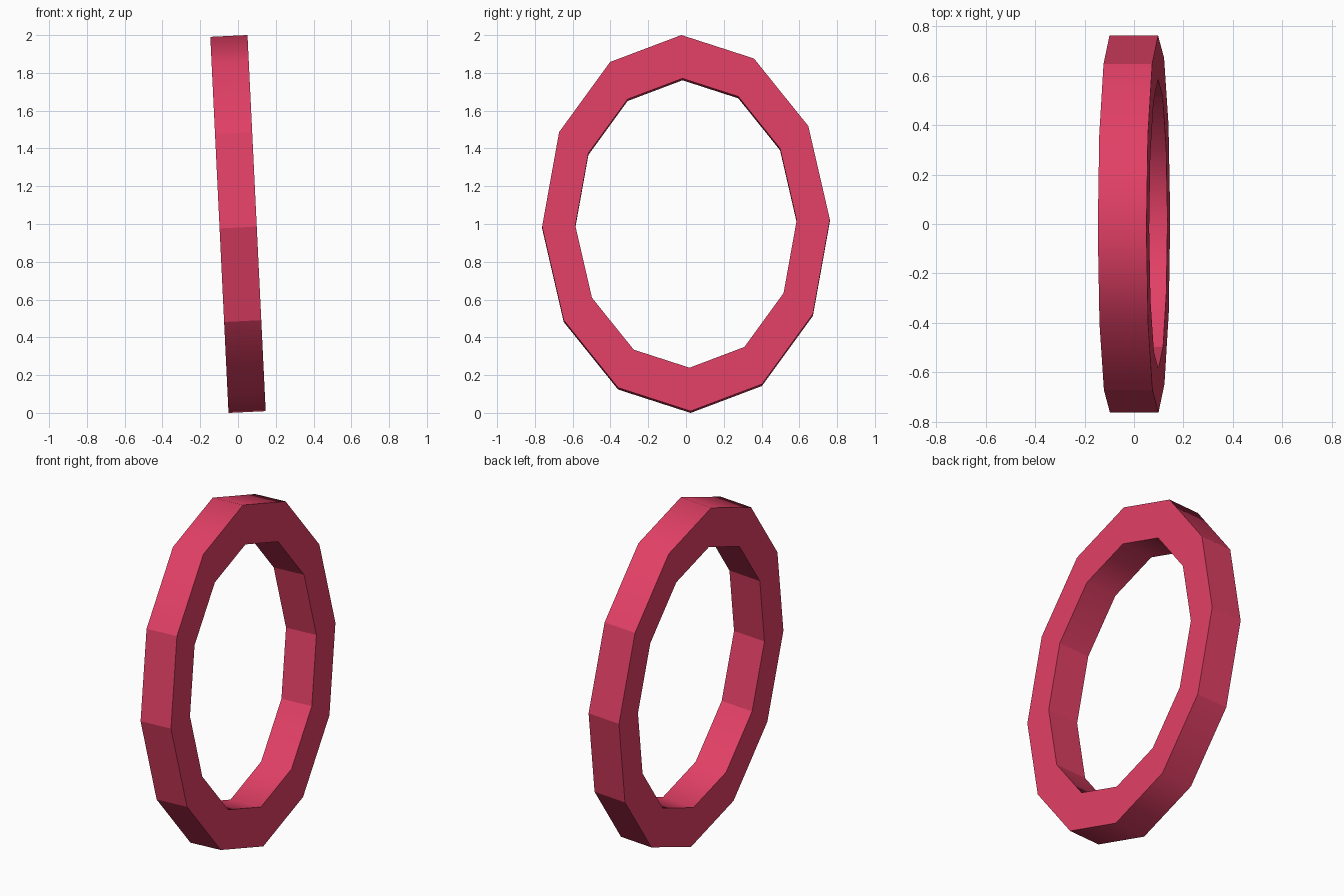
import bpy, bmesh
from math import cos, sin, radians, pi

if "Cube" in bpy.data.objects:
    bpy.data.objects.remove(bpy.data.objects["Cube"])

N = 12                        # sides of the ring
HALF_T = 0.0985               # half thickness
RY, RZ = 0.762, 0.997         # outer ellipse radii
INNER = 0.769                 # inner / outer size

bm = bmesh.new()


def loop(scale, x):
    return [bm.verts.new((x, RY * scale * cos(2 * pi * i / N), RZ * scale * sin(2 * pi * i / N)))
            for i in range(N)]


# Square cross-section swept round the ellipse
loops = [loop(1, -HALF_T), loop(1, HALF_T), loop(INNER, HALF_T), loop(INNER, -HALF_T)]
for k in range(4):
    a, b = loops[k], loops[(k + 1) % 4]
    for i in range(N):
        j = (i + 1) % N
        f = bm.faces.new((a[i], a[j], b[j], b[i]))
        # top and bottom walls are softly shaded, sides and caps are flat
        f.smooth = k % 2 == 0 and i % 6 in (1, 2, 3, 4)
bmesh.ops.recalc_face_normals(bm, faces=bm.faces)
for e in bm.edges:
    e.smooth = all(f.smooth for f in e.link_faces)

mesh = bpy.data.meshes.new("ring")
bm.to_mesh(mesh)
bm.free()
ring = bpy.data.objects.new("ring", mesh)
bpy.context.collection.objects.link(ring)

# Slight lean and roll
ring.rotation_euler = (radians(1.4), radians(-2.77), 0)
ring.location.z = 1.0

mat = bpy.data.materials.new("pink_red")
mat.diffuse_color = (0.75, 0.05, 0.13, 1)
mat.use_nodes = True
mat.node_tree.nodes["Principled BSDF"].inputs["Base Color"].default_value = mat.diffuse_color
mesh.materials.append(mat)
